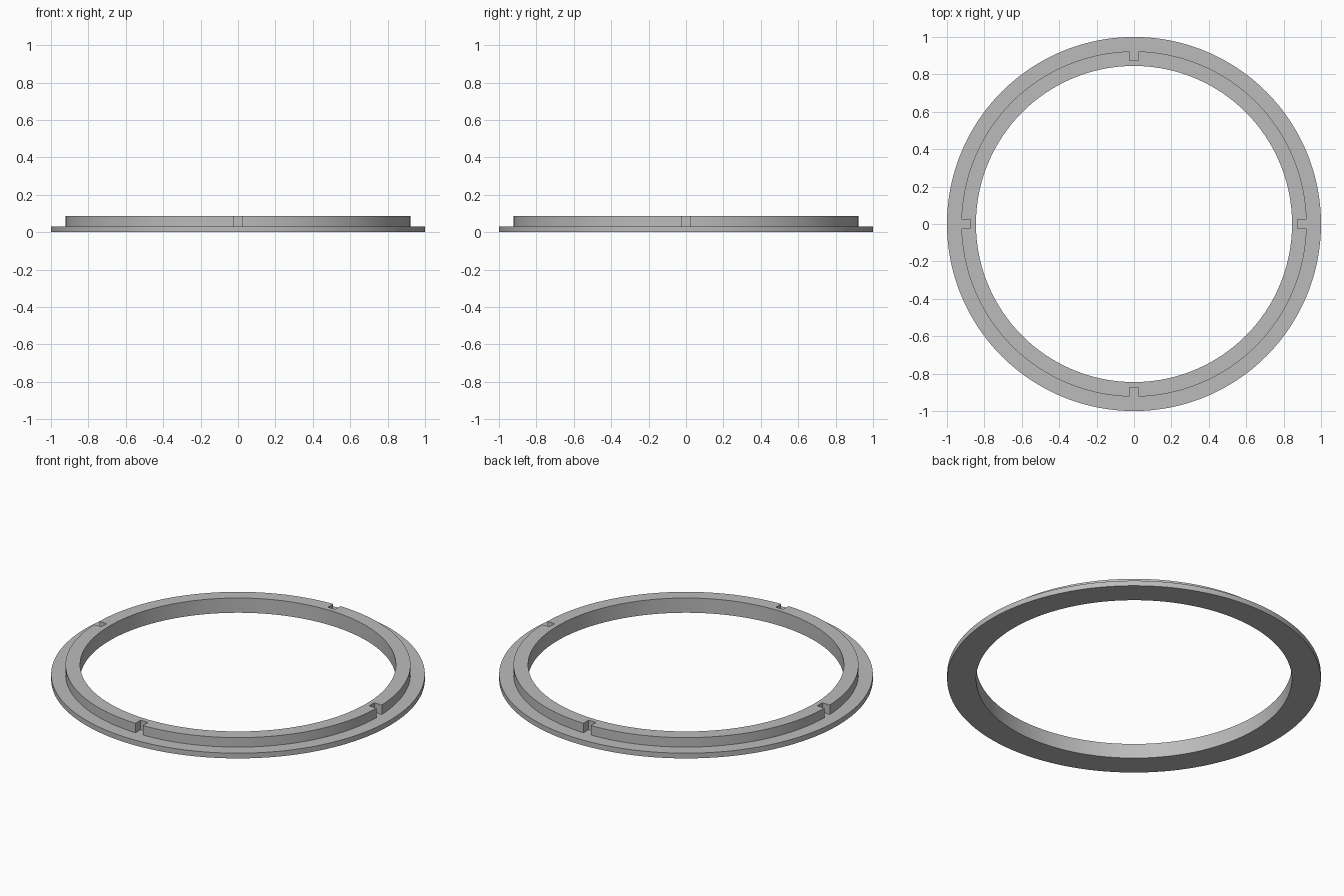
import bpy
import bmesh
import math
from mathutils import Matrix

SEGMENTS = 192
BORE, NOTCH, COLLAR, RIM = 0.845, 0.874, 0.923, 1.0
STEP, TOP = 0.031, 0.087
NOTCH_WIDTH = 0.048

cube = bpy.data.objects.get("Cube")
if cube:
    bpy.data.objects.remove(cube, do_unlink=True)

grey = bpy.data.materials.new("plain grey")
grey.use_nodes = True
colour = (0.5, 0.5, 0.5, 1)
grey.diffuse_color = colour
grey.node_tree.nodes["Principled BSDF"].inputs["Base Color"].default_value = colour


def finish(name, bm):
    """Turn a bmesh into a named grey object."""
    bmesh.ops.recalc_face_normals(bm, faces=bm.faces)
    mesh = bpy.data.meshes.new(name)
    bm.to_mesh(mesh)
    bm.free()
    mesh.materials.append(grey)
    obj = bpy.data.objects.new(name, mesh)
    bpy.context.collection.objects.link(obj)
    return obj


def ring(name, inner, outer, bottom, top):
    """Revolve a rectangular profile about the z axis."""
    bm = bmesh.new()
    loops = []
    for i in range(SEGMENTS):
        a = math.tau * i / SEGMENTS
        loops.append([bm.verts.new((r * math.cos(a), r * math.sin(a), z))
                      for r, z in ((inner, bottom), (outer, bottom), (outer, top), (inner, top))])
    for i, here in enumerate(loops):
        there = loops[(i + 1) % SEGMENTS]
        for k in range(4):
            n = (k + 1) % 4
            bm.faces.new((here[k], there[k], there[n], here[n]))
    return finish(name, bm)


def smooth(obj):
    bpy.ops.object.select_all(action="DESELECT")
    obj.select_set(True)
    bpy.context.view_layer.objects.active = obj
    bpy.ops.object.shade_smooth_by_angle(angle=math.radians(30))


# Wide base flange and the narrower raised collar on it
flange = ring("base_flange", BORE, RIM, 0, STEP)
collar = ring("raised_collar", BORE, COLLAR, STEP, TOP)

# Four square notches in the collar's outer edge
bm = bmesh.new()
for i in range(4):
    place = (Matrix.Rotation(i * math.pi / 2, 4, "Z")
             @ Matrix.Translation((NOTCH + 0.05, 0, TOP / 2))
             @ Matrix.Diagonal((0.1, NOTCH_WIDTH, 2 * TOP, 1)))
    bmesh.ops.create_cube(bm, size=1, matrix=place)
cutter = finish("notch_cutter", bm)
cutter.hide_render = True

cut = collar.modifiers.new("notches", "BOOLEAN")
cut.operation = "DIFFERENCE"
cut.solver = "EXACT"
cut.object = cutter
bpy.context.view_layer.objects.active = collar
bpy.ops.object.modifier_apply(modifier=cut.name)
bpy.data.objects.remove(cutter, do_unlink=True)

for part in (flange, collar):
    smooth(part)
